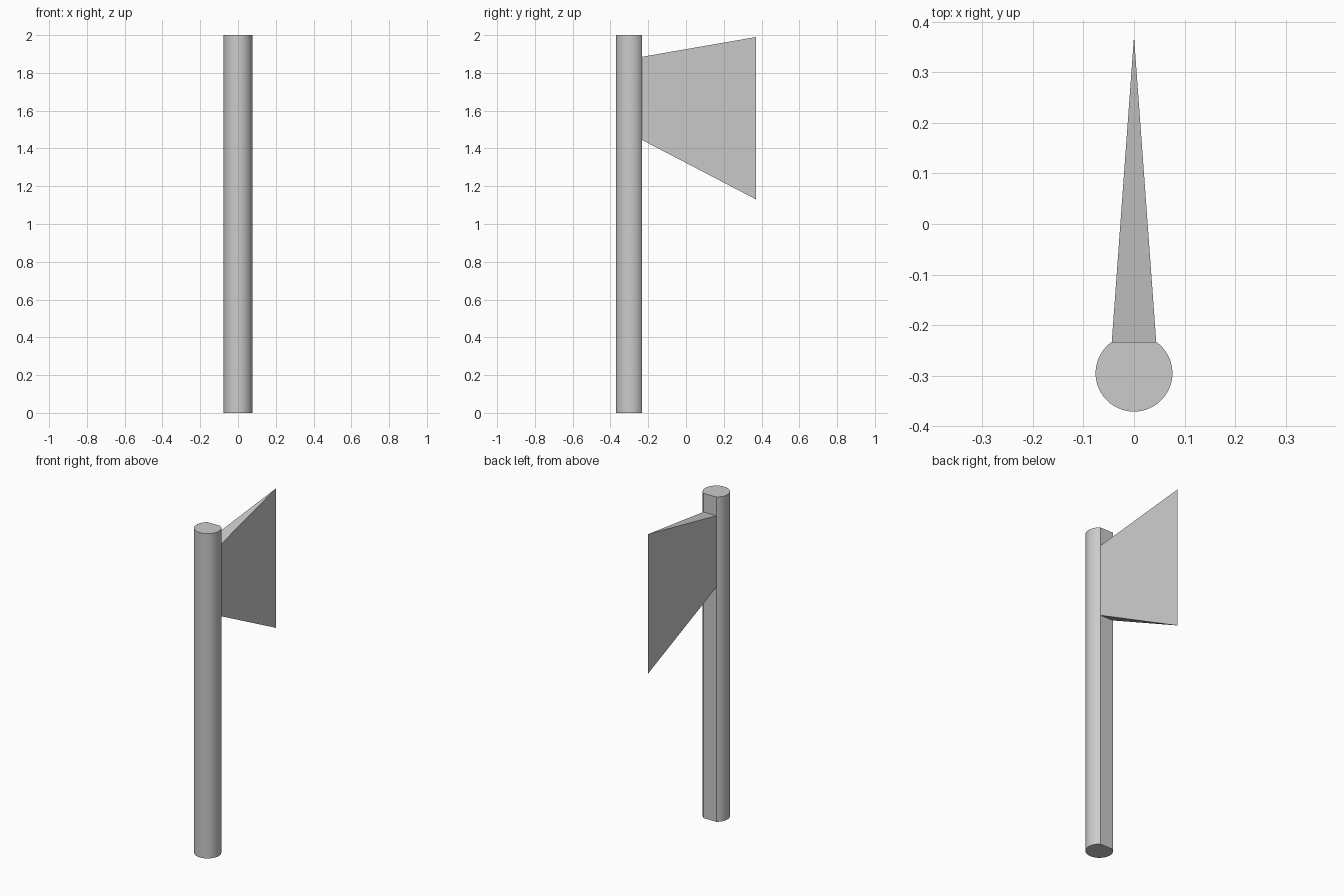
import bpy, math

if "Cube" in bpy.data.objects:
    bpy.data.objects.remove(bpy.data.objects["Cube"])

R, CY, FLAT_Y, H = 0.076, -0.295, -0.233, 2.0
half = math.sqrt(R * R - (FLAT_Y - CY) ** 2)


def prism(name, lower, upper):
    """Closed solid between two matching counter-clockwise rings."""
    n = len(lower)
    faces = [tuple(reversed(range(n))), tuple(range(n, 2 * n))]
    faces += [(i, (i + 1) % n, n + (i + 1) % n, n + i) for i in range(n)]
    mesh = bpy.data.meshes.new(name)
    mesh.from_pydata(lower + upper, [], faces)
    mesh.update()
    ob = bpy.data.objects.new(name, mesh)
    bpy.context.collection.objects.link(ob)
    return ob


# Handle: round shaft with a flat along the back where the blade seats
a0 = math.atan2(FLAT_Y - CY, -half)
a1 = math.atan2(FLAT_Y - CY, half) + 2 * math.pi
N = 48
ring = [(R * math.cos(a0 + (a1 - a0) * i / N),
         CY + R * math.sin(a0 + (a1 - a0) * i / N)) for i in range(N + 1)]
handle = prism("handle", [(x, y, 0) for x, y in ring], [(x, y, H) for x, y in ring])
bpy.context.view_layer.objects.active = handle
handle.select_set(True)
bpy.ops.object.shade_smooth_by_angle(angle=math.radians(25))

# Blade: wedge flaring out to a sharp vertical cutting edge
TIP = 0.371
prism("axe_blade",
      [(-half, FLAT_Y, 1.445), (half, FLAT_Y, 1.445), (0, TIP, 1.13)],
      [(-half, FLAT_Y, 1.885), (half, FLAT_Y, 1.885), (0, TIP, 1.99)])
